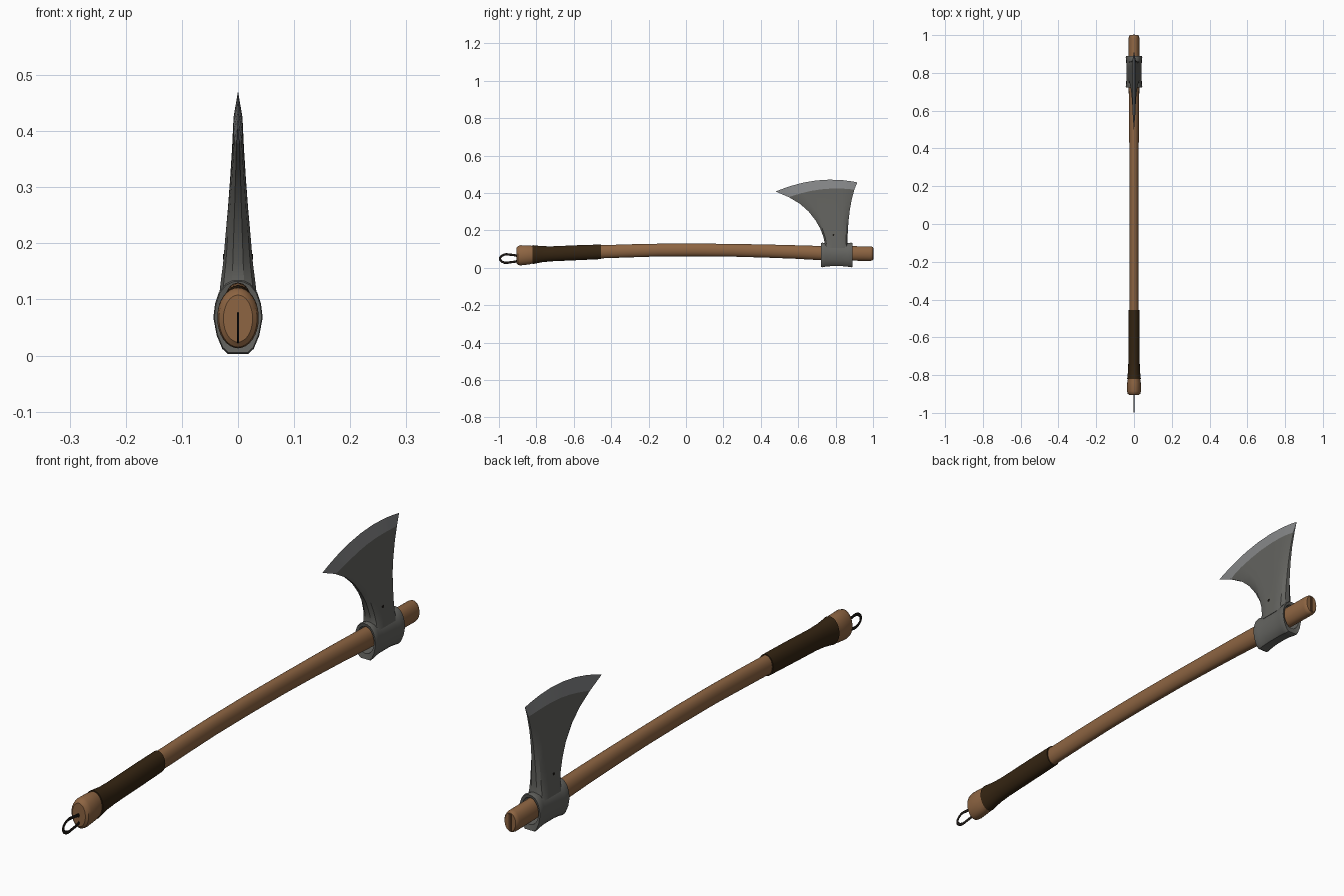
import bpy, bmesh
from math import sin, cos, pi, radians

cube = bpy.data.objects.get("Cube")
if cube:
    bpy.data.objects.remove(cube, do_unlink=True)


def material(name, rgb, rough=0.6):
    m = bpy.data.materials.new(name)
    m.use_nodes = True
    m.diffuse_color = (*rgb, 1)
    node = m.node_tree.nodes["Principled BSDF"]
    node.inputs["Base Color"].default_value = (*rgb, 1)
    node.inputs["Roughness"].default_value = rough
    return m


wood = material("wood", (0.27, 0.13, 0.055))
dark_wood = material("dark wood", (0.10, 0.045, 0.02))
leather = material("dark leather", (0.035, 0.018, 0.006))
cord_mat = material("black cord", (0.012, 0.009, 0.007))
steel = material("forged steel", (0.125, 0.125, 0.115))
bright = material("polished edge", (0.24, 0.245, 0.25))


def finish(bm, name, mats, angle=35):
    bmesh.ops.remove_doubles(bm, verts=bm.verts, dist=1e-5)
    bmesh.ops.recalc_face_normals(bm, faces=bm.faces)
    me = bpy.data.meshes.new(name)
    bm.to_mesh(me)
    bm.free()
    for m in mats:
        me.materials.append(m)
    me.shade_smooth()
    me.set_sharp_from_angle(angle=radians(angle))
    ob = bpy.data.objects.new(name, me)
    bpy.context.collection.objects.link(ob)
    return ob


def loft(bm, loops, closed=False):
    """Skin matching point loops; cap the ends, or join last to first."""
    rings = [[bm.verts.new(p) for p in loop] for loop in loops]
    n = len(rings[0])
    pairs = list(zip(rings, rings[1:])) + ([(rings[-1], rings[0])] if closed else [])
    for a, b in pairs:
        for i in range(n):
            j = (i + 1) % n
            bm.faces.new((a[i], a[j], b[j], b[i]))
    if not closed:
        bm.faces.new(rings[0])
        bm.faces.new(rings[-1])


def oval(y, zc, rx, rz, n=32):
    return [(rx * sin(2 * pi * i / n), y, zc + rz * cos(2 * pi * i / n)) for i in range(n)]


def ease(stations, y):
    """Handle centre and radii at a given y."""
    for a, b in zip(stations, stations[1:]):
        if a[0] <= y <= b[0]:
            t = (y - a[0]) / (b[0] - a[0])
            return [u + (v - u) * t for u, v in zip(a[1:], b[1:])]


# Handle: gently arched oval shaft with a swelling knob (y, centre z, half width, half height)
shaft = [(-.905, .066, .026, .042), (-.898, .066, .034, .051), (-.885, .067, .037, .054),
         (-.84, .069, .036, .051), (-.81, .071, .031, .045), (-.77, .073, .027, .039),
         (-.72, .075, .026, .036), (-.58, .081, .026, .036), (-.45, .086, .025, .035),
         (-.3, .091, .024, .035), (-.15, .095, .024, .034), (.05, .096, .024, .034),
         (.25, .094, .024, .034), (.42, .090, .025, .035), (.58, .085, .027, .036),
         (.72, .079, .028, .038), (.985, .076, .028, .039), (.995, .076, .026, .037),
         (1.0, .076, .022, .033)]
bm = bmesh.new()
loft(bm, [oval(*s) for s in shaft])
finish(bm, "handle", [wood])

# Leather grip hugging the handle
bm = bmesh.new()
rings = []
for y in (-.82, -.81, -.79, -.77, -.745, -.72, -.65, -.58, -.52, -.455):
    zc, rx, rz = ease(shaft, y)
    rings.append(oval(y, zc, rx + .004, rz + .004))
loft(bm, rings)
finish(bm, "grip_wrap", [leather])

# Wedge in the end of the handle
bm = bmesh.new()
bmesh.ops.create_cube(bm, size=1)
for v in bm.verts:
    v.co = (v.co.x * .010, v.co.y * .008 + .998, v.co.z * .060 + .076)
finish(bm, "end_wedge", [dark_wood])

# Flat hanging cord: teardrop loop at the butt
curve = bpy.data.curves.new("hanging_loop", "CURVE")
curve.dimensions = "3D"
curve.bevel_depth = .006
curve.bevel_resolution = 2
spline = curve.splines.new("BEZIER")
path = [(-.897, .05), (-.945, .071), (-.982, .066), (-.994, .047), (-.977, .030), (-.945, .029)]
spline.bezier_points.add(len(path) - 1)
for p, (y, z) in zip(spline.bezier_points, path):
    p.co = (0, y, z)
    p.handle_left_type = p.handle_right_type = "AUTO"
spline.use_cyclic_u = True
curve.materials.append(cord_mat)
cord = bpy.data.objects.new("hanging_loop", curve)
cord.scale.x = .35
bpy.context.collection.objects.link(cord)

# Socket: flared sleeve with a flattened base and an oval eye
half = [(.0, .003), (.018, .003), (.028, .012), (.038, .036), (.044, .068), (.041, .092),
        (.034, .113), (.022, .128), (.010, .134), (.0, .135)]
outline = half + [(-x, z) for x, z in half[-2:0:-1]]
count = len(outline)


def sleeve(y, k):
    return [(x * k, y, .07 + (z - .07) * k) for x, z in outline]


def eye(y):
    pts = []
    for i in range(count):
        a = 2 * pi * i / count
        pts.append((.034 * sin(a), y, .073 - .049 * cos(a)))
    return pts


bm = bmesh.new()
loft(bm, [eye(.725), sleeve(.722, .96), sleeve(.728, 1), sleeve(.745, .95), sleeve(.775, .91),
          sleeve(.835, .91), sleeve(.865, .95), sleeve(.884, 1), sleeve(.89, .96), eye(.887)], True)
finish(bm, "socket", [steel])

# Blade: rows from neck to edge (front y, z, back y, z, crown, half thickness)
rows = [(.735, .105, .872, .105, 0, .034), (.742, .13, .864, .13, 0, .031),
        (.735, .165, .864, .165, 0, .0265), (.718, .21, .866, .21, .002, .0225),
        (.692, .255, .870, .26, .005, .018), (.655, .302, .876, .31, .010, .014),
        (.610, .342, .886, .365, .016, .0105), (.550, .378, .900, .418, .022, .008),
        (.480, .408, .916, .457, .035, 0)]
columns = [0, .07, .18, .34, .5, .66, .82, .93, 1]


def blade_row(fy, fz, by, bz, crown, hw):
    side = []
    for s in columns:
        thick = hw * (.35 if s in (0, 1) else .82 if s in (.07, .93) else 1)
        side.append((thick, fy + (by - fy) * s, fz + (bz - fz) * s + crown * 4 * s * (1 - s)))
    return side + [(-x, y, z) for x, y, z in reversed(side)]


bm = bmesh.new()
loft(bm, [blade_row(*r) for r in rows[:-1]])
bm.faces.ensure_lookup_table()
bmesh.ops.delete(bm, geom=[bm.faces[-1]], context="FACES_ONLY")
finish(bm, "blade", [steel], 28)

# Ground cutting edge
bm = bmesh.new()
lower, upper = blade_row(*rows[-2]), blade_row(*rows[-1])
n = len(lower)
for i in range(n):
    j = (i + 1) % n
    corners = [lower[i], lower[j], upper[j], upper[i]]
    corners = [p for k, p in enumerate(corners) if p not in corners[:k]]
    bm.faces.new([bm.verts.new(p) for p in corners])
finish(bm, "cutting_edge", [bright], 28)

# Small pin through the neck
bm = bmesh.new()
loft(bm, [[(x, .788 + .005 * cos(i * pi / 5), .176 + .005 * sin(i * pi / 5)) for i in range(10)]
          for x in (-.0265, .0265)])
finish(bm, "neck_pin", [cord_mat])
